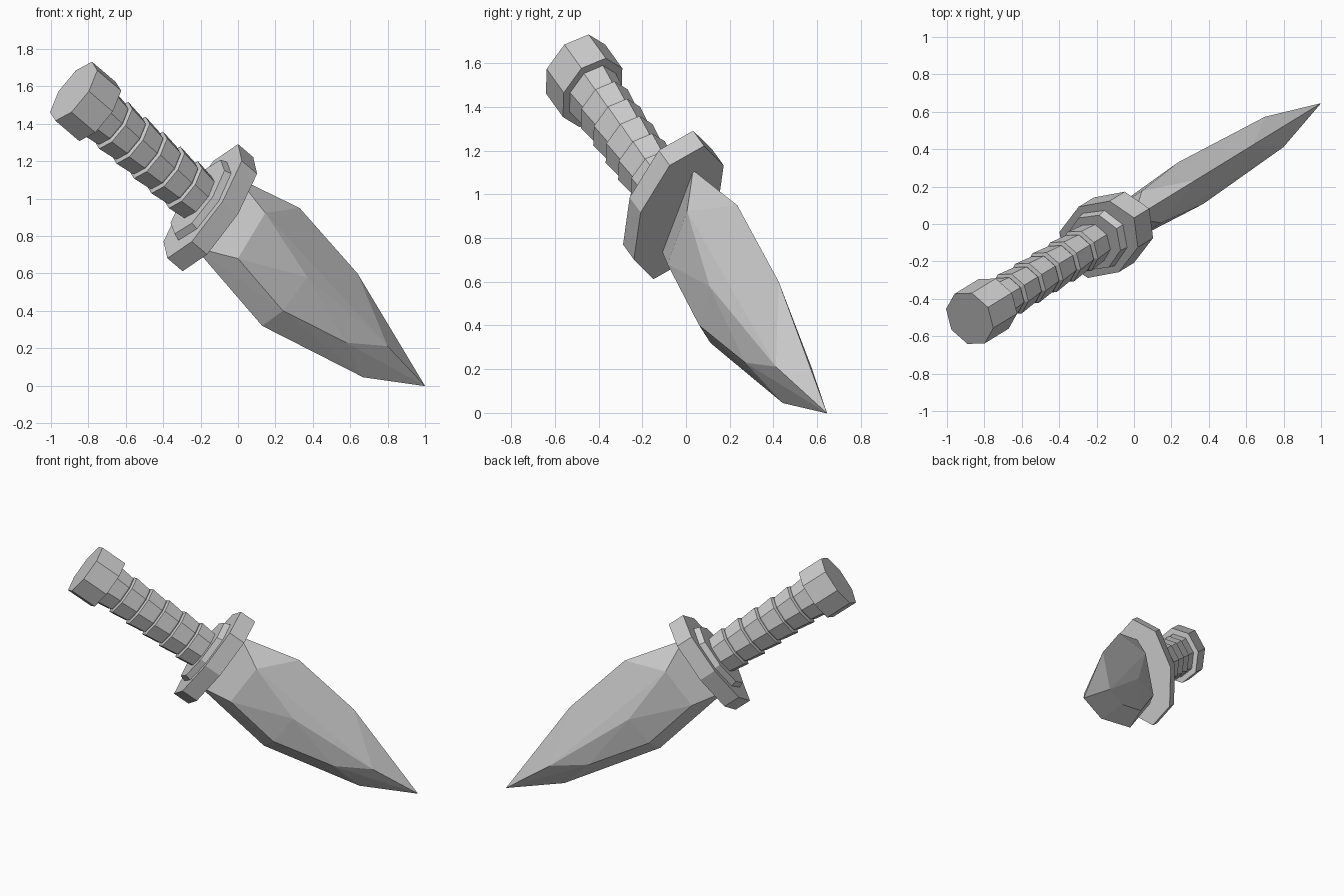
import bpy, bmesh, math
from mathutils import Vector, Matrix

if "Cube" in bpy.data.objects:
    bpy.data.objects.remove(bpy.data.objects["Cube"])

# Dagger frame: S runs along the dagger to the tip, W across the blade, N through it
head, pitch = math.radians(31.5), math.radians(36)
ch, sh, cp, sp = math.cos(head), math.sin(head), math.cos(pitch), math.sin(pitch)
S = Vector((ch * cp, sh * cp, -sp))
W = Vector((ch * sp, sh * sp, cp))
N = Vector((-sh, ch, 0))
ORIGIN = W * 0.698 + N * 0.028
FRAME = Matrix((S, W, N)).transposed()


def finish(name, bm):
    bmesh.ops.recalc_face_normals(bm, faces=bm.faces)
    for v in bm.verts:
        v.co = FRAME @ v.co + ORIGIN
    bmesh.ops.recalc_face_normals(bm, faces=bm.faces)
    me = bpy.data.meshes.new(name)
    bm.to_mesh(me)
    bm.free()
    ob = bpy.data.objects.new(name, me)
    bpy.context.collection.objects.link(ob)
    return ob


def octagon_loft(name, sections, mid=-0.02):
    """Loft flattened octagons; sections are (s, radius in w, radius in n)."""
    bm = bmesh.new()
    rings = []
    for s, rw, rn in sections:
        rings.append([bm.verts.new((s, mid + rw * math.cos(i * math.pi / 4),
                                    rn * math.sin(i * math.pi / 4))) for i in range(8)])
    for a, b in zip(rings, rings[1:]):
        for i in range(8):
            j = (i + 1) % 8
            bm.faces.new((a[i], a[j], b[j], b[i]))
    bm.faces.new(rings[0])
    bm.faces.new(rings[-1])
    return finish(name, bm)


# Blade: faceted hull of the outline and mirrored side points
outline = [(-0.64, 0.21), (-0.232, 0.308), (0.268, 0.238), (0.965, 0.0),
           (0.623, -0.19), (-0.051, -0.34), (-0.64, -0.25)]
facets = [(-0.44, 0.124, 0.10), (-0.436, -0.174, 0.10), (-0.04, -0.01, 0.13),
          (-0.044, -0.235, 0.102), (0.379, -0.138, 0.10), (0.601, 0.0, 0.095)]
bm = bmesh.new()
for s, w in outline:
    bm.verts.new((s, w, 0))
for s, w, n in facets:
    for side in (1, -1):
        bm.verts.new((s, w, n * side))
bmesh.ops.convex_hull(bm, input=bm.verts[:])
bmesh.ops.dissolve_limit(bm, angle_limit=0.02, verts=bm.verts[:], edges=bm.edges[:])
finish("blade", bm)

# Guard and its collar
octagon_loft("guard", [(-0.745, 0.377, 0.205), (-0.627, 0.377, 0.205)])
octagon_loft("collar", [(-0.785, 0.245, 0.155), (-0.74, 0.26, 0.165)])

# Grip with stepped wraps
wraps, start, end = 6, -1.58, -0.77
step = (end - start) / wraps
sections = []
for k in range(wraps):
    s = start + k * step
    sections += [(s, 0.130, 0.103), (s + 0.01, 0.155, 0.122), (s + step - 0.01, 0.140, 0.110)]
sections.append((end, 0.130, 0.103))
octagon_loft("grip", sections)

# Pommel
octagon_loft("pommel", [(-1.745, 0.195, 0.155), (-1.56, 0.195, 0.155)])
